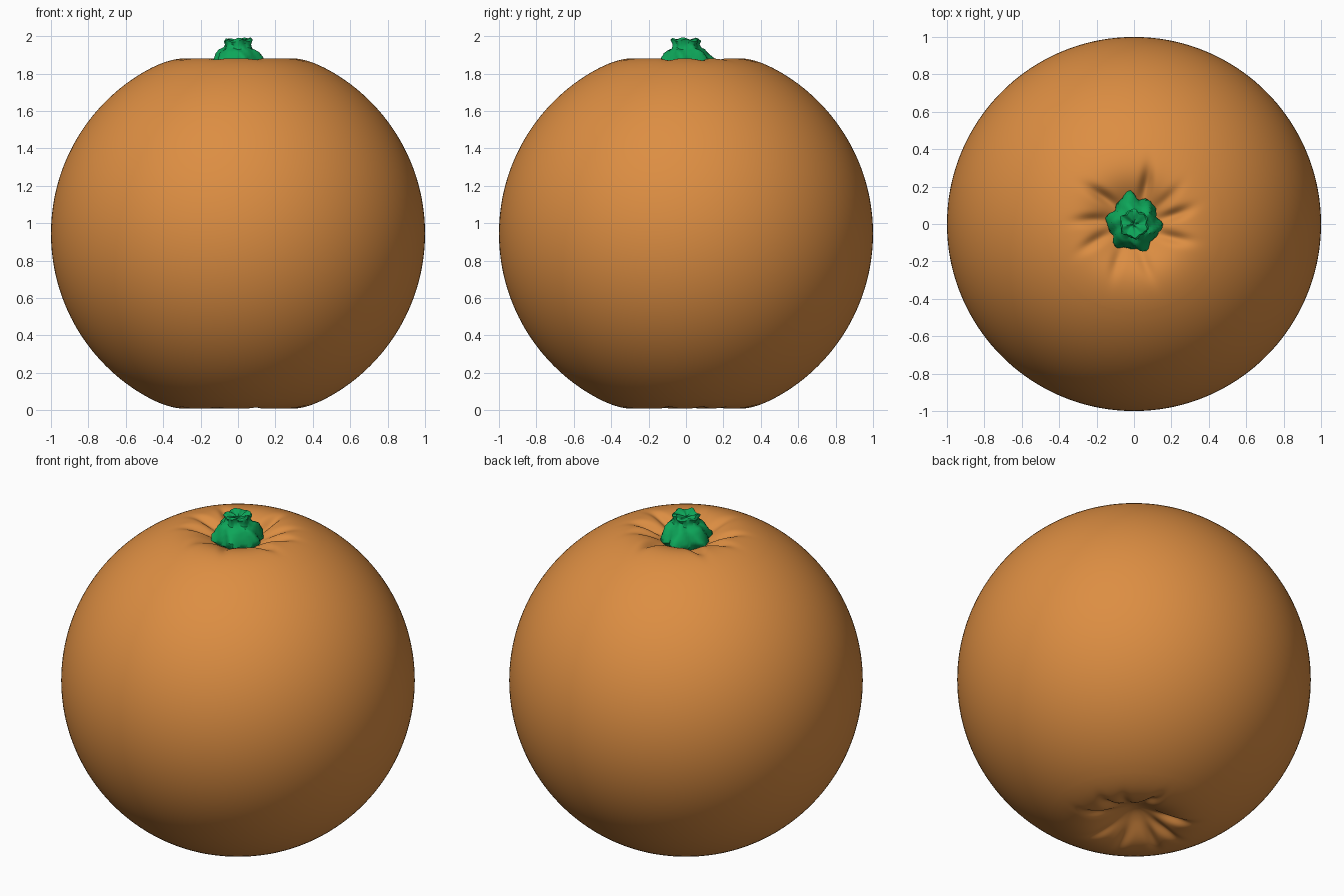
import bpy, bmesh
from math import sin, cos, pi, exp, radians, sqrt

if "Cube" in bpy.data.objects:
    bpy.data.objects.remove(bpy.data.objects["Cube"])

def material(name, rgb):
    m = bpy.data.materials.new(name)
    m.diffuse_color = (*rgb, 1)
    m.use_nodes = True
    m.node_tree.nodes["Principled BSDF"].inputs["Base Color"].default_value = m.diffuse_color
    return m

def loft(name, rings, mat, smooth_angle):
    """Skin a list of rings, capped at each end by the ring's average point."""
    bm = bmesh.new()
    loops = [[bm.verts.new(p) for p in ring] for ring in rings]
    n = len(loops[0])
    for a, b in zip(loops, loops[1:]):
        for i in range(n):
            j = (i + 1) % n
            bm.faces.new((a[i], a[j], b[j], b[i]))
    for ring, flip in ((loops[0], True), (loops[-1], False)):
        c = bm.verts.new([sum(v.co[k] for v in ring) / n for k in range(3)])
        for i in range(n):
            f = (ring[i], ring[(i + 1) % n], c)
            bm.faces.new(f[::-1] if flip else f)
    bmesh.ops.recalc_face_normals(bm, faces=bm.faces[:])
    me = bpy.data.meshes.new(name)
    bm.to_mesh(me)
    bm.free()
    ob = bpy.data.objects.new(name, me)
    bpy.context.collection.objects.link(ob)
    me.materials.append(mat)
    bpy.ops.object.select_all(action='DESELECT')
    ob.select_set(True)
    bpy.context.view_layer.objects.active = ob
    bpy.ops.object.shade_smooth_by_angle(angle=radians(smooth_angle))
    return ob

orange = material("orange peel", (0.72, 0.27, 0.055))
green = material("stem green", (0.004, 0.38, 0.10))

# Fruit: a sphere with a dimple and radial creases at both poles
CZ = 0.945
CREASES = [(12, 1.1), (36, .6), (72, 1.3), (138, 1.2), (174, .9), (203, .8),
           (245, .5), (285, .5), (340, 1.0)]      # direction in degrees, strength

def dent(r, a):
    d = 0.17 * exp(-(r / 0.2) ** 2)
    fade = exp(-((r - 0.22) / 0.09) ** 2)
    for deg, s in CREASES:
        da = (a - radians(deg) - 0.5 * (r - 0.2) + pi) % (2 * pi) - pi
        d += 0.03 * s * fade * exp(-(da * max(r, 0.1) / 0.03) ** 2)
    return d

N = 180
polar = [0.012 * i for i in range(1, 42)]                     # fine rows near a pole
mid = [0.50 + (pi - 1.0) * i / 60 for i in range(1, 60)]
rows = polar + mid + [pi - t for t in reversed(polar)]
rings = []
for t in rows:
    r, side = sin(t), (-1 if t < pi / 2 else 1)
    ring = []
    for i in range(N):
        a = 2 * pi * i / N
        h = abs(cos(t)) - (dent(r, a) if r < 0.7 else 0)
        ring.append((r * cos(a), r * sin(a), max(0, CZ + side * h)))
    rings.append(ring)
loft("fruit_body", rings, orange, 60)

# Stem: lumpy star-shaped calyx stepping in to a short ragged stub
PROFILE = [(0.10, 1.79, .1), (0.14, 1.835, .12), (0.137, 1.86, .12), (0.122, 1.885, .10),
           (0.112, 1.908, .10), (0.096, 1.925, .08), (0.075, 1.935, .08), (0.068, 1.955, .08),
           (0.076, 1.975, .10), (0.068, 1.985, .10), (0.04, 1.978, .10), (0.015, 1.965, .05)]
M = 60
rings = []
for k, (r, z, amp) in enumerate(PROFILE):
    ring = []
    for i in range(M):
        a = 2 * pi * i / M
        lump = 1 + amp * (0.7 * cos(6 * a + 0.5 + 0.25 * k) + 0.4 * sin(11 * a + 1.3 * k))
        if z < 1.9:                                           # long lobe at the back
            lump += 0.28 * exp(-((a - 1.7) / 0.22) ** 2)
        dz = 0.006 * sin(5 * a + k) + (0.04 * r * cos(a) if z > 1.95 else 0)
        ring.append((r * lump * cos(a), r * lump * sin(a), z + dz))
    rings.append(ring)
loft("stem", rings, green, 45)
